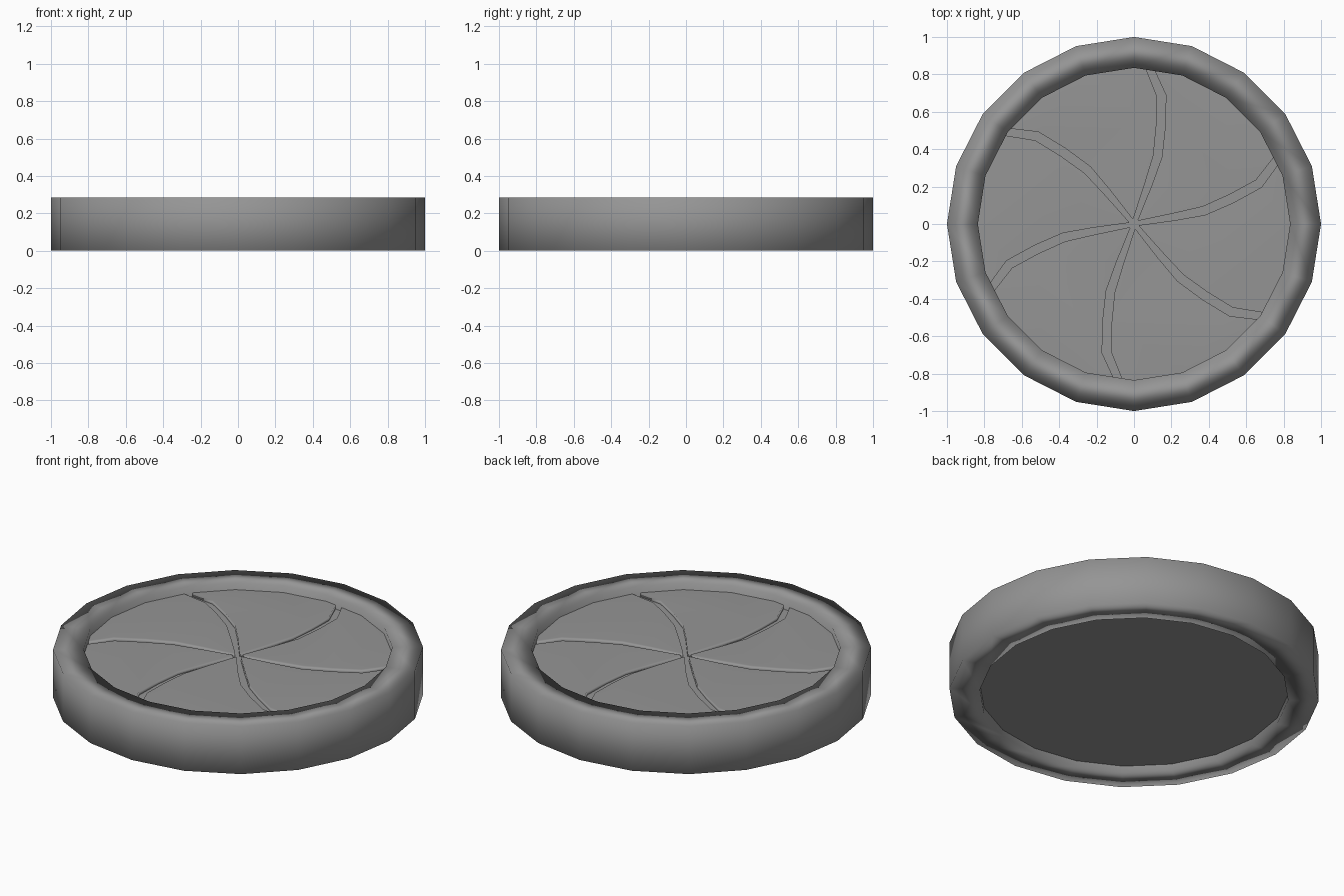
import bpy, bmesh
from math import sin, cos, pi, radians, degrees, atan2
from mathutils import Vector, Matrix

if "Cube" in bpy.data.objects:
    bpy.data.objects.remove(bpy.data.objects["Cube"])

SIDES, R_OUT, R_IN, HEIGHT = 20, 1.0, 0.835, 0.285
FLOOR_Z, GROOVE_Z, BLADE_Z = 0.036, 0.222, 0.245
STEP = 360 / SIDES

# Dark grey finish shared by every part
grey = bpy.data.materials.new("dark_grey")
grey.diffuse_color = (0.3, 0.3, 0.3, 1)
grey.use_nodes = True
grey.node_tree.nodes["Principled BSDF"].inputs["Base Color"].default_value = grey.diffuse_color


def finish(bm, name, smooth=False):
    bmesh.ops.recalc_face_normals(bm, faces=bm.faces)
    for f in bm.faces:
        f.smooth = smooth
    mesh = bpy.data.meshes.new(name)
    bm.to_mesh(mesh)
    bm.free()
    mesh.materials.append(grey)
    obj = bpy.data.objects.new(name, mesh)
    bpy.context.collection.objects.link(obj)
    if smooth:
        obj.modifiers.new("soft_shading", 'WEIGHTED_NORMAL')
    return obj


def polar(r, deg):
    return Vector((r * cos(radians(deg)), r * sin(radians(deg))))


def on_rim(deg):
    # point on the straight-sided inner edge of the ring
    off = deg % STEP - STEP / 2
    return polar(R_IN * cos(pi / SIDES) / cos(radians(off)), deg)


# Outer ring: square profile swept around 20 sides
bm = bmesh.new()
profile = [(R_OUT, 0), (R_OUT, HEIGHT), (R_IN, HEIGHT), (R_IN, 0)]
loops = [[bm.verts.new((*polar(r, i * STEP), z)) for r, z in profile] for i in range(SIDES)]
for i in range(SIDES):
    a, b = loops[i], loops[(i + 1) % SIDES]
    for j in range(4):
        k = (j + 1) % 4
        bm.faces.new((a[j], b[j], b[k], a[k]))
finish(bm, "outer_ring", smooth=True)

# Inner disc: recessed underside and groove floor
bm = bmesh.new()
face = bm.faces.new([bm.verts.new((*polar(R_IN, i * STEP), FLOOR_Z)) for i in range(SIDES)])
ext = bmesh.ops.extrude_face_region(bm, geom=[face], use_keep_orig=True)
bmesh.ops.translate(bm, vec=(0, 0, GROOVE_Z - FLOOR_Z),
                    verts=[v for v in ext["geom"] if isinstance(v, bmesh.types.BMVert)])
finish(bm, "inner_disc")

# Swirl groove centre line (upward arm) with half widths
path = [(0.008, 0.025, 0.012), (0.076, 0.21, 0.019), (0.126, 0.36, 0.023),
        (0.143, 0.52, 0.024), (0.147, 0.685, 0.024), (0.09, 0.825, 0.026)]


def groove_side(sign, turn):
    pts = []
    for i, (x, y, w) in enumerate(path):
        p, q = path[max(i - 1, 0)], path[min(i + 1, len(path) - 1)]
        d = Vector((q[0] - p[0], q[1] - p[1])).normalized()
        pts.append(Vector((x, y)) + sign * w * Vector((-d.y, d.x)))
    rot = Matrix.Rotation(radians(turn), 2)
    pts = [rot @ p for p in pts]
    pts[-1] = on_rim(degrees(atan2(pts[-1].y, pts[-1].x)))
    return pts


# Six curved blades standing between the grooves
for n in range(6):
    first = groove_side(1, n * 60)
    second = groove_side(-1, n * 60 + 60)
    a0 = degrees(atan2(first[-1].y, first[-1].x)) % 360
    a1 = a0 + (degrees(atan2(second[-1].y, second[-1].x)) - a0) % 360
    arc = [polar(R_IN, k * STEP) for k in range(2 * SIDES) if a0 < k * STEP < a1]
    outline = first + arc + second[::-1]
    bm = bmesh.new()
    low = [bm.verts.new((*p, GROOVE_Z)) for p in outline]
    high = [bm.verts.new((*p, BLADE_Z)) for p in outline]
    bm.faces.new(high)
    for i in range(len(outline)):
        j = (i + 1) % len(outline)
        bm.faces.new((low[i], low[j], high[j], high[i]))
    finish(bm, f"swirl_blade_{n + 1}", smooth=True)
